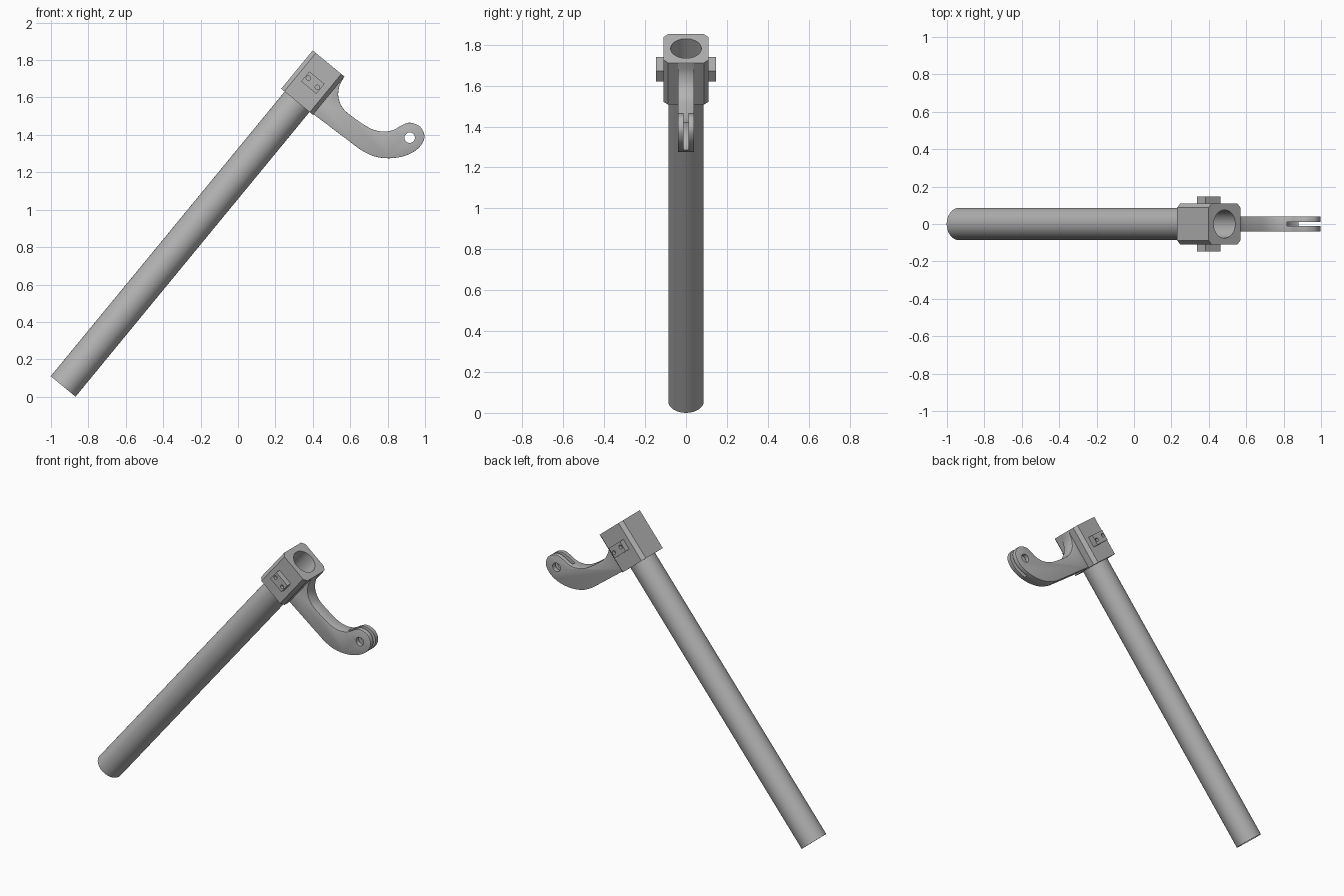
import bpy, bmesh, math
from mathutils import Matrix, Vector

cube = bpy.data.objects.get("Cube")
if cube:
    bpy.data.objects.remove(cube, do_unlink=True)

metal = bpy.data.materials.new("grey metal")
metal.use_nodes = True
GREY = (0.45, 0.45, 0.45, 1)
metal.diffuse_color = GREY
metal.node_tree.nodes["Principled BSDF"].inputs["Base Color"].default_value = GREY

# Leaning frame: local z runs up the tube, local x points toward the arm
LEAN = Matrix.Translation((-0.935, 0, 0.055)) @ Matrix.Rotation(0.688, 4, "Y")
ACROSS = Matrix.Rotation(math.pi / 2, 4, "X")
BLOCK_LOW, BLOCK_HIGH = 1.97, 2.235
BLOCK_MID = (BLOCK_LOW + BLOCK_HIGH) / 2


def add(name, bm, matrix=Matrix()):
    bmesh.ops.transform(bm, matrix=matrix, verts=bm.verts)
    bmesh.ops.recalc_face_normals(bm, faces=bm.faces)
    mesh = bpy.data.meshes.new(name)
    bm.to_mesh(mesh)
    bm.free()
    mesh.materials.append(metal)
    ob = bpy.data.objects.new(name, mesh)
    bpy.context.collection.objects.link(ob)
    return ob


def cylinder(name, radius, depth, matrix, segments=64):
    bm = bmesh.new()
    bmesh.ops.create_cone(bm, cap_ends=True, segments=segments, radius1=radius,
                          radius2=radius, depth=depth)
    return add(name, bm, matrix)


def prism(name, outline, depth, matrix=Matrix()):
    """Outline in x, y, extruded evenly about z = 0."""
    bm = bmesh.new()
    face = bm.faces.new([bm.verts.new((x, y, -depth / 2)) for x, y in outline])
    top = bmesh.ops.extrude_face_region(bm, geom=[face])["geom"]
    bmesh.ops.translate(bm, vec=(0, 0, depth),
                        verts=[v for v in top if isinstance(v, bmesh.types.BMVert)])
    return add(name, bm, matrix)


def activate(ob):
    bpy.ops.object.select_all(action="DESELECT")
    ob.select_set(True)
    bpy.context.view_layer.objects.active = ob


def cut(ob, cutter):
    cutter.hide_render = True
    mod = ob.modifiers.new("cut", "BOOLEAN")
    mod.operation, mod.solver, mod.object = "DIFFERENCE", "EXACT", cutter
    activate(ob)
    bpy.ops.object.modifier_apply(modifier=mod.name)
    bpy.data.objects.remove(cutter, do_unlink=True)


def smooth_curve(points, steps=6):
    """Closed curve through the points; a repeated point makes a corner."""
    out = []
    n = len(points)
    for i in range(n):
        a, b, c, d = (Vector(points[(i + k) % n]) for k in (-1, 0, 1, 2))
        if (c - b).length < 1e-6:
            continue
        for s in range(steps):
            t = s / steps
            out.append(0.5 * (2 * b + (c - a) * t + (2 * a - 5 * b + 4 * c - d) * t * t
                              + (3 * b - a - 3 * c + d) * t ** 3))
    return out


def bore():
    return cylinder("bore_cutter", 0.075, 6, LEAN)


# Hollow tube
tube = cylinder("tube", 0.086, BLOCK_LOW, LEAN @ Matrix.Translation((0, 0, BLOCK_LOW / 2)))
cut(tube, bore())

# Clamp block with chamfered long edges and a round bore
H, C = 0.11, 0.088
octagon = [(H, -C), (H, C), (C, H), (-C, H), (-H, C), (-H, -C), (-C, -H), (C, -H)]
block = prism("clamp_block", octagon, BLOCK_HIGH - BLOCK_LOW,
              LEAN @ Matrix.Translation((0, 0, BLOCK_MID)))
cut(block, bore())

# Side plates, each with two screw holes
plates = []
for side, label in ((-1, "front"), (1, "back")):
    bm = bmesh.new()
    bmesh.ops.create_cube(bm, size=1, matrix=Matrix.Diagonal((0.105, 0.04, 0.069, 1)))
    plate = add(label + "_plate", bm, LEAN @ Matrix.Translation((0, side * 0.126, BLOCK_MID)))
    for sx in (-1, 1):
        spot = Matrix.Translation((sx * 0.034, side * 0.146, BLOCK_MID + sx * -0.004))
        cut(plate, cylinder("screw_cutter", 0.012, 0.04, LEAN @ spot @ ACROSS, 20))
    plates.append(plate)

# Curved arm: flat profile with softened rims
arm_points = [
    (0.39, 1.521), (0.39, 1.521), (0.62, 1.347), (0.67, 1.312), (0.73, 1.285), (0.80, 1.275),
    (0.87, 1.282), (0.93, 1.304), (0.975, 1.34), (0.997, 1.39), (0.975, 1.443),
    (0.92, 1.465), (0.875, 1.451), (0.835, 1.428), (0.79, 1.418), (0.74, 1.423),
    (0.685, 1.447), (0.60, 1.506), (0.56, 1.545), (0.537, 1.60), (0.542, 1.66),
    (0.568, 1.71), (0.568, 1.71), (0.555, 1.715), (0.555, 1.715)]
arm = prism("curved_arm", smooth_curve(arm_points), 0.08, ACROSS)
rim = arm.modifiers.new("rim", "BEVEL")
rim.width, rim.segments, rim.limit_method, rim.angle_limit = 0.009, 2, "ANGLE", math.radians(60)
activate(arm)
bpy.ops.object.modifier_apply(modifier=rim.name)

# Pin hole and slot in the arm tip
tip = Matrix.Translation((0.918, 0, 1.385)) @ ACROSS
cut(arm, cylinder("slot_cutter", 0.108, 0.024, tip))
cut(arm, cylinder("pin_cutter", 0.028, 0.3, tip, 32))
# Keep the arm root out of the bore
cut(arm, bore())

for ob in [tube, block, arm] + plates:
    activate(ob)
    bpy.ops.object.shade_smooth_by_angle(angle=math.radians(30))
